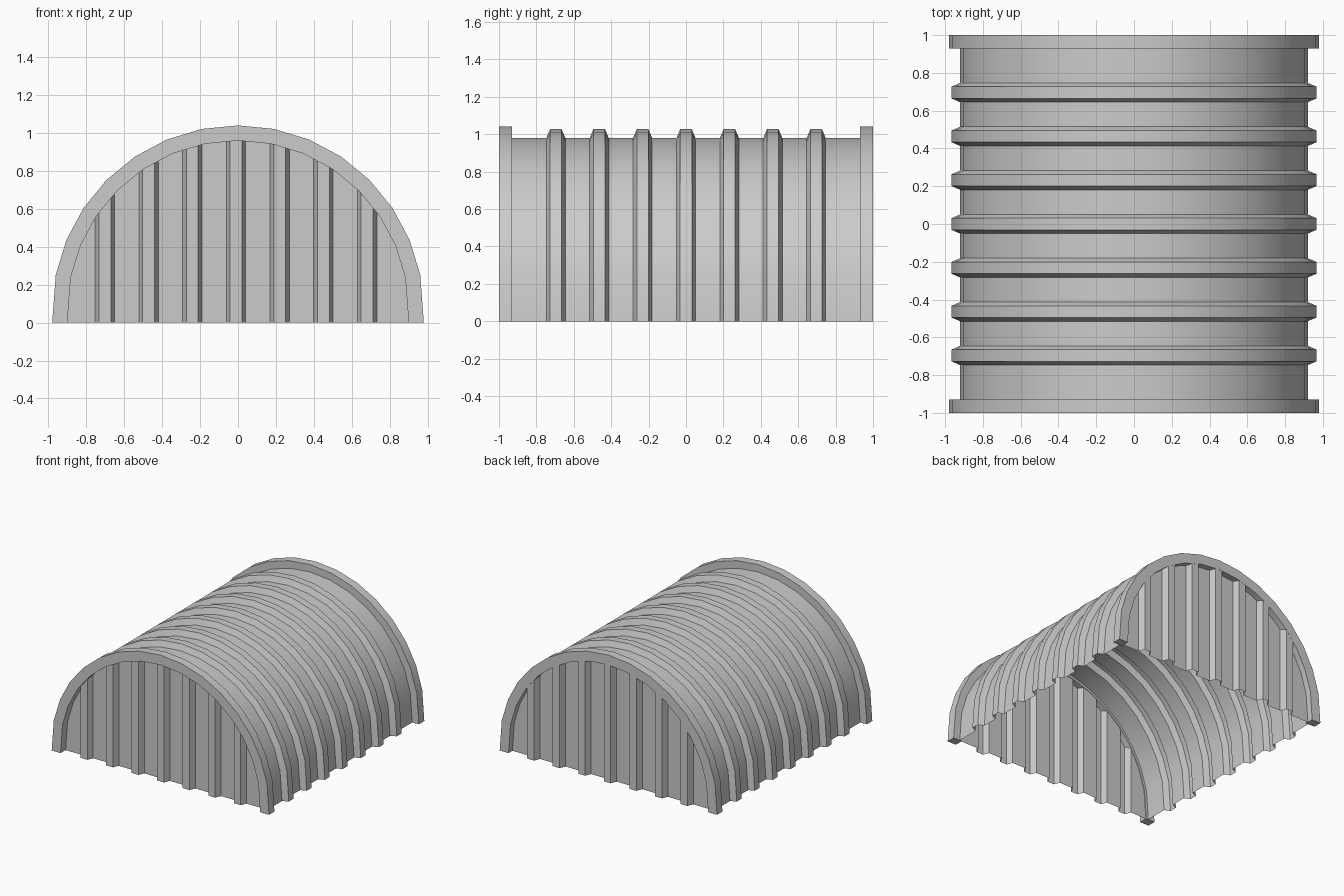
import bpy, bmesh, math

if "Cube" in bpy.data.objects:
    bpy.data.objects.remove(bpy.data.objects["Cube"])

SEGS, CENTRE_Z = 16, 0.06


def arch(r):
    """Half-round outline from +x to -x whose feet reach the ground."""
    pts = []
    for i in range(SEGS + 1):
        a = math.pi * i / SEGS
        z = 0 if i in (0, SEGS) else CENTRE_Z + r * math.sin(a)
        pts.append((r * math.cos(a), z))
    return pts


def arch_height(x, r):
    pts = arch(r)
    for (x1, z1), (x0, z0) in zip(pts, pts[1:]):
        if x0 - 1e-6 <= x <= x1 + 1e-6:
            return z0 + (z1 - z0) * (x - x0) / (x1 - x0)
    return 0


def corrugation(start, end, first, pitch, depth, count=7):
    """(position, height) points of evenly spaced trapezoid ribs."""
    pts = [(start, 0)]
    for i in range(count):
        c = first + i * pitch
        pts += [(c - 0.051, 0), (c - 0.031, depth), (c + 0.031, depth), (c + 0.051, 0)]
    return pts + [(end, 0)]


def finish(name, bm, recalc=False):
    if recalc:
        bmesh.ops.recalc_face_normals(bm, faces=bm.faces)
    mesh = bpy.data.meshes.new(name)
    bm.to_mesh(mesh)
    bm.free()
    ob = bpy.data.objects.new(name, mesh)
    bpy.context.collection.objects.link(ob)
    bpy.ops.object.select_all(action='DESELECT')
    ob.select_set(True)
    bpy.context.view_layer.objects.active = ob
    bpy.ops.object.shade_smooth_by_angle(angle=math.radians(30))
    return ob


def sweep(name, profile, closed=False):
    """Sweep a (y, radius) profile over the arch."""
    bm = bmesh.new()
    rows = [[bm.verts.new((x, y, z)) for x, z in arch(r)] for y, r in profile]
    pairs = list(zip(rows, rows[1:]))
    if closed:
        pairs.append((rows[-1], rows[0]))
    for a, b in pairs:
        for i in range(SEGS):
            bm.faces.new((a[i], b[i], b[i + 1], a[i + 1]))
    if closed:
        bm.faces.new([r[0] for r in rows])
        bm.faces.new([r[-1] for r in rows])
    else:
        bmesh.ops.reverse_faces(bm, faces=bm.faces) if bm.faces[:][0].normal.x < 0 else None
    return finish(name, bm, closed)


def end_wall(name, base_y, depth, r=0.92):
    """Corrugated sheet trimmed to the arch, ribs towards -y."""
    ribs = corrugation(-r, r, -0.702, 0.2305, depth)

    def rib_depth(x):
        for (x0, d0), (x1, d1) in zip(ribs, ribs[1:]):
            if x0 <= x <= x1:
                return d0 + (d1 - d0) * (x - x0) / (x1 - x0)
        return 0

    xs = sorted({round(x, 4) for x, _ in ribs + arch(r)})
    bm = bmesh.new()
    cols = []
    for x in xs:
        y = base_y - rib_depth(x)
        cols.append((bm.verts.new((x, y, 0)),
                     bm.verts.new((x, y, max(arch_height(x, r), 0.001)))))
    for a, b in zip(cols, cols[1:]):
        bm.faces.new((a[0], b[0], b[1], a[1]))
    return finish(name, bm)


# Corrugated roof sheet
sweep("roof_shell", [(y, 0.92 + h) for y, h in
                     corrugation(-0.96, 0.96, -0.696, 0.232, 0.047)])

# Solid arch frames at both ends
for name, y0, y1 in (("front_arch_frame", -1, -0.93), ("back_arch_frame", 0.93, 1)):
    sweep(name, [(y0, 0.90), (y0, 0.98), (y1, 0.98), (y1, 0.90)], closed=True)

# Corrugated end walls
end_wall("front_wall", -0.935, 0.047)
back = end_wall("back_wall", -0.95, 0.049)
back.rotation_euler.z = math.pi
